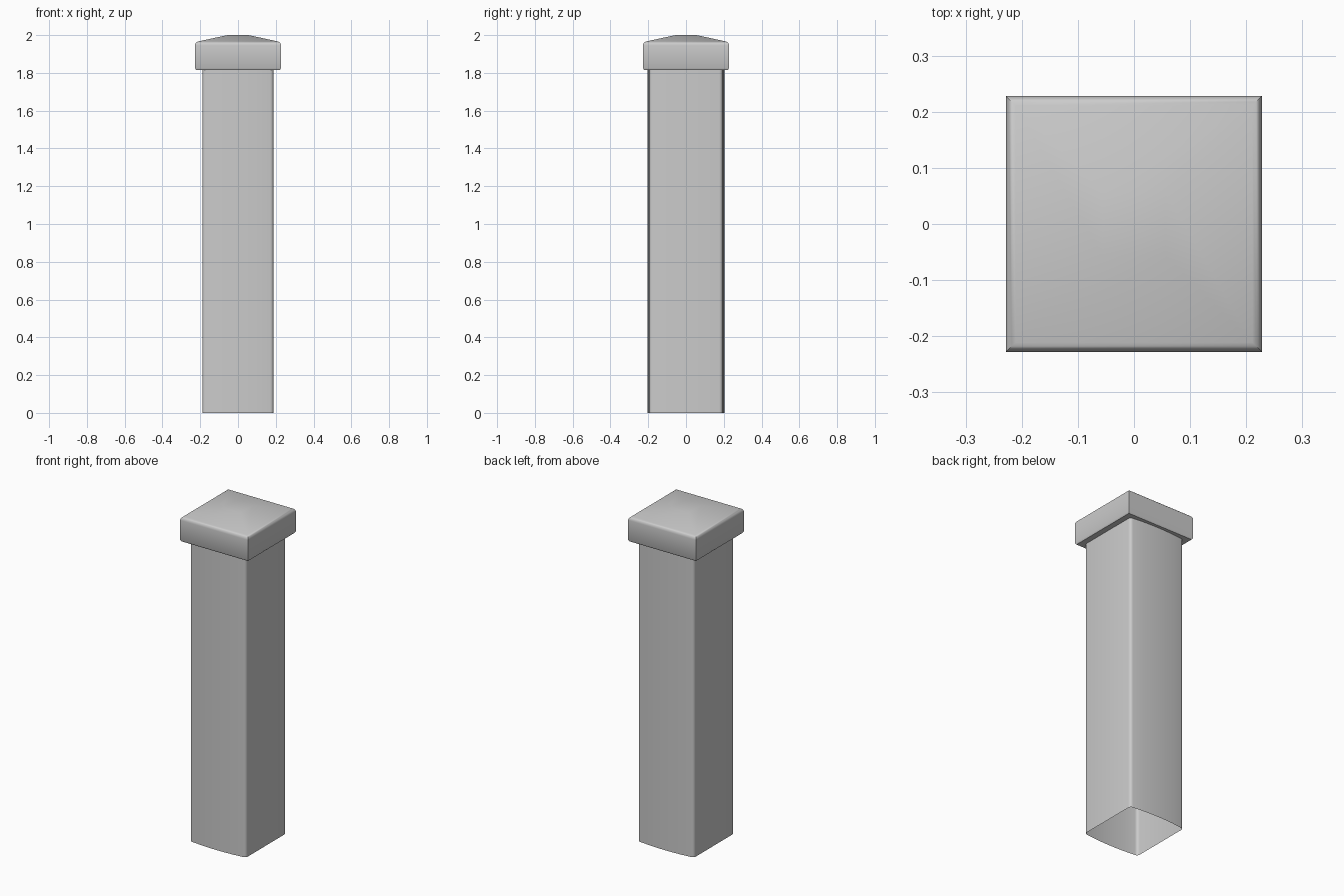
import bpy, bmesh, math

cube = bpy.data.objects.get("Cube")
if cube:
    bpy.data.objects.remove(cube)

grey = bpy.data.materials.new("plain grey")
grey.use_nodes = True
colour = (0.6, 0.6, 0.6, 1)
grey.diffuse_color = colour
grey.node_tree.nodes["Principled BSDF"].inputs["Base Color"].default_value = colour


def loft(name, rings, close_top=False):
    """Skin a stack of matching closed rings of 3D points."""
    bm = bmesh.new()
    loops = [[bm.verts.new(p) for p in ring] for ring in rings]
    for low, high in zip(loops, loops[1:]):
        for i in range(len(low)):
            j = (i + 1) % len(low)
            bm.faces.new((low[i], low[j], high[j], high[i]))
    if close_top:
        bm.faces.new(loops[-1])
    mesh = bpy.data.meshes.new(name)
    bm.to_mesh(mesh)
    bm.free()
    mesh.materials.append(grey)
    obj = bpy.data.objects.new(name, mesh)
    bpy.context.collection.objects.link(obj)
    bpy.ops.object.select_all(action="DESELECT")
    obj.select_set(True)
    bpy.context.view_layer.objects.active = obj
    bpy.ops.object.shade_smooth_by_angle(angle=math.radians(35))
    return obj


def square(half, z):
    return [(x * half, y * half, z) for x, y in ((-1, -1), (1, -1), (1, 1), (-1, 1))]


def post_section(z, hx=0.188, hy=0.194, bow=0.01, radius=0.018, steps=4):
    """Rounded rectangle whose front and back are gently bowed."""
    points = []
    for quarter, (sx, sy) in enumerate(((1, 1), (-1, 1), (-1, -1), (1, -1))):
        for i in range(steps + 1):
            a = math.pi / 2 * (quarter + i / steps)
            points.append((sx * (hx - radius) + radius * math.cos(a),
                           sy * (hy - radius) + radius * math.sin(a), z))
        if quarter in (0, 2):
            for t in (0.6, 0.2, -0.2, -0.6):
                points.append((sx * t * (hx - radius), sy * (hy + bow * (1 - t * t)), z))
    return points


# Hollow post, open at the foot
loft("post", [post_section(0), post_section(1.83)])

# Cap: underside, chamfer, straight side, rounded shoulder, shallow pyramid
profile = [(0.18, 1.816), (0.222, 1.816), (0.228, 1.825), (0.228, 1.945)]
for i in range(1, 5):
    a = math.radians(77) * i / 4
    profile.append((0.206 + 0.022 * math.cos(a), 1.945 + 0.022 * math.sin(a)))
profile.append((0.056, 2.0))
loft("cap", [square(h, z) for h, z in profile], close_top=True)
